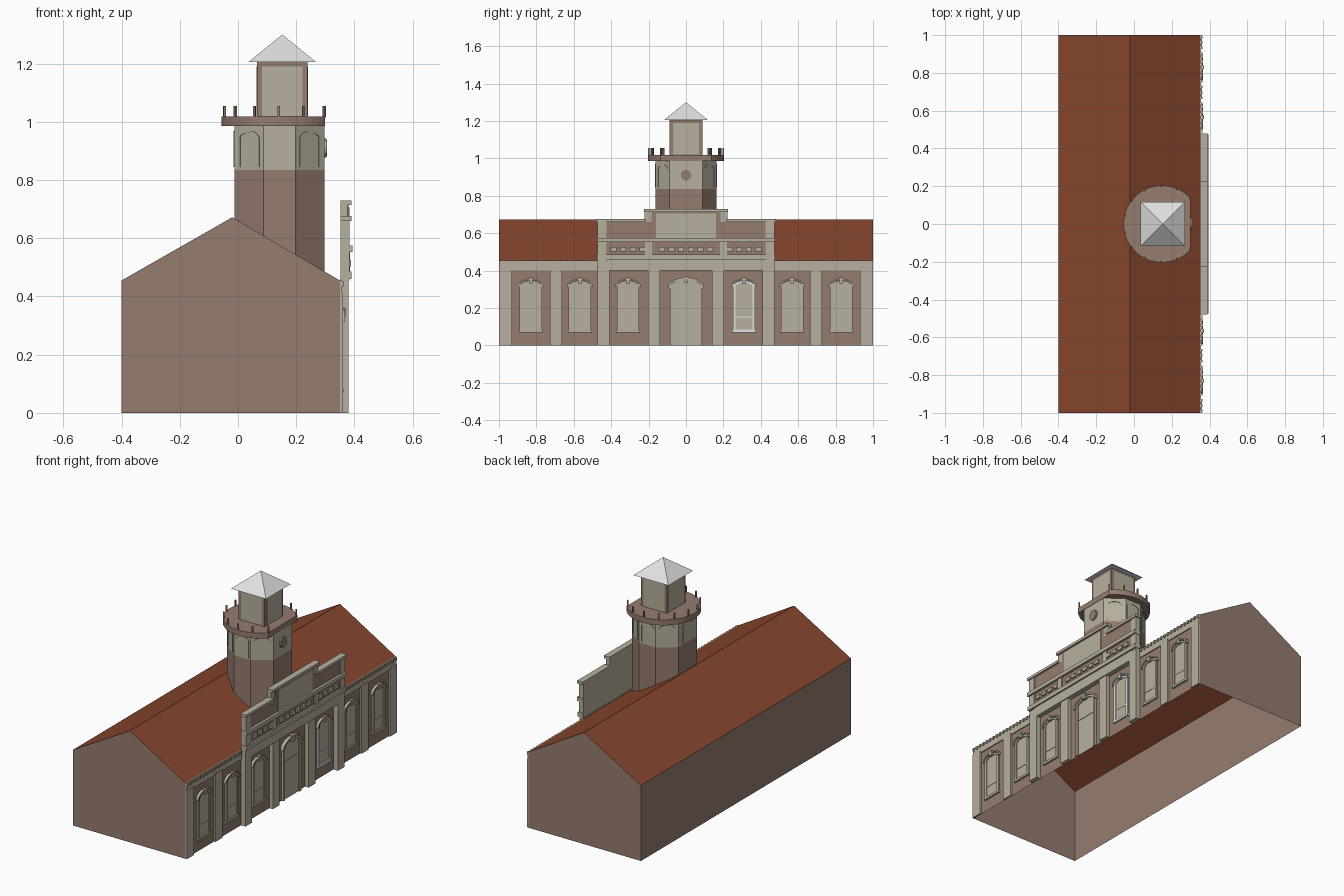
import bpy, bmesh, math

if "Cube" in bpy.data.objects:
    bpy.data.objects.remove(bpy.data.objects["Cube"])

def material(name, *srgb):
    m = bpy.data.materials.new(name)
    m.diffuse_color = [((c + 0.055) / 1.055) ** 2.4 for c in srgb] + [1]
    m.use_nodes = True
    m.node_tree.nodes["Principled BSDF"].inputs["Base Color"].default_value = m.diffuse_color
    return m

BRICK = material("dusty_brick", 0.585, 0.485, 0.435)
STONE = material("pale_stone", 0.72, 0.69, 0.62)
ROOF = material("rust_roof", 0.53, 0.275, 0.18)
WHITE = material("white_metal", 0.88, 0.88, 0.88)

def mesh(name, verts, faces, mat, loc=(0, 0, 0), rot=0):
    bm = bmesh.new()
    vs = [bm.verts.new(v) for v in verts]
    for f in faces:
        bm.faces.new([vs[i] for i in f])
    bmesh.ops.recalc_face_normals(bm, faces=bm.faces)
    me = bpy.data.meshes.new(name)
    bm.to_mesh(me)
    bm.free()
    me.materials.append(mat)
    ob = bpy.data.objects.new(name, me)
    ob.location, ob.rotation_euler = loc, (0, 0, rot)
    bpy.context.collection.objects.link(ob)
    return ob

def loft(name, low, high, mat, caps=True, **kw):
    n = len(low)
    faces = [(i, (i + 1) % n, n + (i + 1) % n, n + i) for i in range(n)]
    if caps:
        faces += [tuple(range(n)), tuple(range(n, 2 * n))]
    return mesh(name, low + high, faces, mat, **kw)

def plate(name, yz, x0, x1, mat, **kw):
    """Outline in the y-z plane, thickened along x."""
    return loft(name, [(x0, y, z) for y, z in yz], [(x1, y, z) for y, z in yz], mat, **kw)

def box(name, x0, x1, y0, y1, z0, z1, mat, **kw):
    return plate(name, [(y0, z0), (y1, z0), (y1, z1), (y0, z1)], x0, x1, mat, **kw)

def arch(yc, z0, hw, spring, rise, n=8):
    """Flat-bottomed outline with a curved head."""
    top = [(yc + hw * math.cos(math.pi * i / n), spring + rise * math.sin(math.pi * i / n))
           for i in range(n + 1)]
    return [(yc + hw, z0)] + top + [(yc - hw, z0)]

def arch_frame(name, yc, z0, hw, spring, rise, t, x0, x1, mat, **kw):
    outer = arch(yc, z0, hw, spring, rise)
    inner = arch(yc, z0, hw - t, spring, rise - t * 0.8)
    plate(name, outer + inner[::-1], x0, x1, mat, **kw)

# ---- main hall: open-bottomed shell, brick walls and rust roof
prof = [(-0.4, 0), (-0.4, 0.455), (-0.02, 0.672), (0.35, 0.455), (0.35, 0)]
hall = mesh("hall", [(x, y, z) for y in (-1, 1) for x, z in prof],
            [(0, 1, 2, 3, 4), (5, 6, 7, 8, 9)] + [(i, i + 1, i + 6, i + 5) for i in range(4)], BRICK)
hall.data.materials.append(ROOF)
for p in hall.data.polygons:
    p.material_index = 1 if abs(p.normal.z) > 0.3 else 0

# ---- facade: frieze, dentils and pilasters
for s in (-1, 1):
    a, b = sorted((s * 0.47, s * 1.0))
    box("wing_frieze", 0.35, 0.356, a, b, 0.4, 0.455, STONE)
    for i in range(18):
        y = s * (0.49 + i * 0.0295)
        box("dentil", 0.355, 0.362, y - 0.006, y + 0.006, 0.435, 0.453, STONE)
    for yc, hw, depth in ((0.965, 0.034, 0.36), (0.695, 0.032, 0.36),
                          (0.44, 0.032, 0.38), (0.17, 0.032, 0.374)):
        box("pilaster", 0.35, depth, s * yc - hw, s * yc + hw, 0, 0.41, STONE)
box("central_frieze", 0.35, 0.38, -0.472, 0.472, 0.4, 0.46, STONE)

# ---- windows
for yc in (-0.83, -0.567, -0.31, 0.31, 0.567, 0.83):
    trim = WHITE if yc == 0.31 else STONE
    plate("window_pane", arch(yc, 0.08, 0.052, 0.315, 0.026), 0.35, 0.354, STONE)
    arch_frame("window_frame", yc, 0.08, 0.06, 0.315, 0.032, 0.014, 0.35, 0.36, trim)
    box("window_sill", 0.35, 0.362, yc - 0.064, yc + 0.064, 0.07, 0.084, trim)
    box("window_bar", 0.353, 0.356, yc - 0.047, yc + 0.047, 0.148, 0.154, trim)
    arch_frame("window_hood", yc, 0.312, 0.068, 0.322, 0.036, 0.01, 0.35, 0.366, STONE)
    box("keystone", 0.35, 0.37, yc - 0.01, yc + 0.01, 0.332, 0.362, STONE)

# ---- entrance door
plate("door_panel", arch(0, 0, 0.075, 0.31, 0.035), 0.35, 0.355, STONE)
arch_frame("door_frame", 0, 0, 0.085, 0.31, 0.045, 0.016, 0.35, 0.363, STONE)
arch_frame("door_hood", 0, 0.305, 0.094, 0.316, 0.048, 0.012, 0.35, 0.37, STONE)
box("door_keystone", 0.35, 0.376, -0.012, 0.012, 0.335, 0.37, STONE)
box("door_transom", 0.354, 0.358, -0.07, 0.07, 0.225, 0.232, STONE)

# ---- parapet: stone slab with stepped centre, brick insets and ledges
plate("parapet_slab", [(-0.465, 0.455), (0.465, 0.455), (0.465, 0.665), (0.222, 0.665),
                       (0.222, 0.725), (-0.222, 0.725), (-0.222, 0.665), (-0.465, 0.665)],
      0.352, 0.376, STONE)
box("parapet_base", 0.352, 0.39, -0.475, 0.475, 0.46, 0.485, STONE)
box("parapet_ledge", 0.352, 0.394, -0.475, 0.475, 0.552, 0.575, STONE)
box("balustrade_inset", 0.376, 0.379, -0.425, 0.425, 0.485, 0.552, BRICK)
for s in (-1, 1):
    a, b = sorted((s * 0.215, s * 0.48))
    box("parapet_cornice", 0.352, 0.39, a, b, 0.66, 0.676, STONE)
    a, b = sorted((s * 0.185, s * 0.425))
    box("parapet_inset", 0.376, 0.379, a, b, 0.575, 0.66, BRICK)
    box("parapet_pier", 0.352, 0.383, s * 0.45 - 0.022, s * 0.45 + 0.022, 0.455, 0.665, STONE)
    box("balustrade_pier", 0.376, 0.385, s * 0.2 - 0.018, s * 0.2 + 0.018, 0.485, 0.552, STONE)
box("crown_inset", 0.376, 0.379, -0.185, 0.185, 0.575, 0.716, BRICK)
box("crown_panel", 0.376, 0.383, -0.16, 0.16, 0.575, 0.705, STONE)
box("crown_cap", 0.352, 0.39, -0.225, 0.225, 0.714, 0.73, STONE)
for yc, n in ((-0.31, 4), (0, 6), (0.31, 4)):
    for i in range(n):
        y = yc + (i - (n - 1) / 2) * 0.051
        box("baluster_block", 0.376, 0.389, y - 0.016, y + 0.016, 0.503, 0.526, STONE)

# ---- tower: eight-sided, its foot follows the roof slope
CX = 0.1425
ring = [(0.155, -0.087), (0.155, 0.087), (0.055, 0.163), (-0.055, 0.163),
        (-0.155, 0.087), (-0.155, -0.087), (-0.055, -0.163), (0.055, -0.163)]
ring = [(CX + x, y) for x, y in ring]
loft("tower_shaft", [(x, y, 0.658 - 0.586 * max(x, 0)) for x, y in ring],
     [(x, y, 0.835) for x, y in ring], BRICK, caps=False)
loft("tower_belfry", [(x, y, 0.835) for x, y in ring], [(x, y, 0.985) for x, y in ring], STONE)
for i in range(1, 8):
    (ax, ay), (bx, by) = ring[i], ring[(i + 1) % 8]
    turn = math.atan2(ax - bx, by - ay)
    mid = ((ax + bx) / 2, (ay + by) / 2, 0)
    arch_frame("belfry_arch", 0, 0.845, 0.045, 0.945, 0.024, 0.008, 0, 0.003, STONE, loc=mid, rot=turn)

# ---- clock on the facade side
circle = lambda r: [(r * math.cos(k * math.pi / 12), 0.91 + r * math.sin(k * math.pi / 12)) for k in range(24)]
plate("clock_rim", circle(0.032), 0.295, 0.304, STONE)
plate("clock_face", circle(0.028), 0.295, 0.306, BRICK)

# ---- gallery disc with a straight front, and rim posts
arc = [math.radians(42 + 276 * i / 32) for i in range(33)]
disc = [(0.148 + 0.204 * math.cos(a), 0.204 * math.sin(a)) for a in arc]
loft("gallery", [(x, y, 0.985) for x, y in disc], [(x, y, 1.018) for x, y in disc], BRICK)
for i in range(12):
    a = math.radians(42 + 276 * i / 11)
    x, y = 0.148 + 0.199 * math.cos(a), 0.199 * math.sin(a)
    box("gallery_post", -0.004, 0.004, -0.004, 0.004, 1.015, 1.054, BRICK, loc=(x, y, 0), rot=a)

# ---- lantern room and pyramid cap
LX = 0.152
box("lantern", LX - 0.087, LX + 0.087, -0.087, 0.087, 1.018, 1.205, BRICK)
for k in range(4):
    box("lantern_panel", 0.086, 0.089, -0.07, 0.07, 1.02, 1.19, STONE, loc=(LX, 0, 0), rot=k * math.pi / 2)
h = 0.117
mesh("lantern_cap", [(LX - h, -h, 1.205), (LX + h, -h, 1.205), (LX + h, h, 1.205),
                     (LX - h, h, 1.205), (LX, 0, 1.3)],
     [(0, 1, 2, 3), (0, 1, 4), (1, 2, 4), (2, 3, 4), (3, 0, 4)], WHITE)
